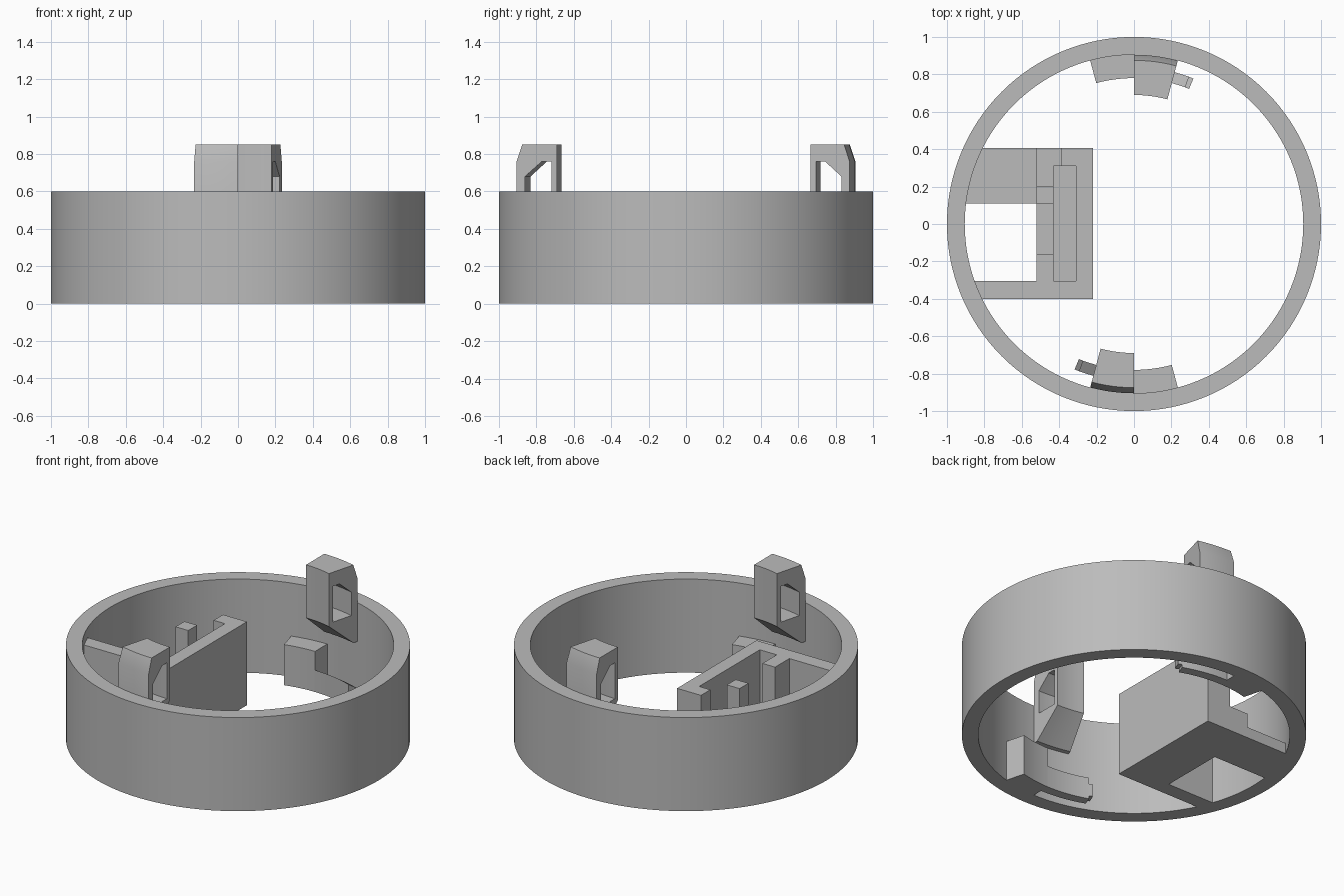
import bpy, bmesh, math

cube = bpy.data.objects.get("Cube")
if cube:
    bpy.data.objects.remove(cube, do_unlink=True)

grey = bpy.data.materials.new("plain grey")
grey.use_nodes = True
colour = (0.5, 0.5, 0.5, 1)
grey.diffuse_color = colour
grey.node_tree.nodes["Principled BSDF"].inputs["Base Color"].default_value = colour


def finish(name, bm):
    bmesh.ops.recalc_face_normals(bm, faces=bm.faces)
    mesh = bpy.data.meshes.new(name)
    bm.to_mesh(mesh)
    bm.free()
    mesh.materials.append(grey)
    obj = bpy.data.objects.new(name, mesh)
    bpy.context.collection.objects.link(obj)
    return obj


def sweep(name, profile, start, end, steps, turn=0):
    """Sweep an (r, z) profile around z; angles in degrees from +y towards +x."""
    bm = bmesh.new()
    closed = end - start >= 360
    rings = []
    for i in range(steps if closed else steps + 1):
        a = math.radians(start + (end - start) * i / steps + turn)
        rings.append([bm.verts.new((r * math.sin(a), r * math.cos(a), z))
                      for r, z in profile])
    pairs = list(zip(rings, rings[1:]))
    if closed:
        pairs.append((rings[-1], rings[0]))
    else:
        bm.faces.new(rings[0])
        bm.faces.new(rings[-1])
    n = len(profile)
    for p, q in pairs:
        for j in range(n):
            k = (j + 1) % n
            bm.faces.new((p[j], p[k], q[k], q[j]))
    return finish(name, bm)


def prism(name, outline, y0, y1):
    """Extrude an (x, z) outline along y."""
    bm = bmesh.new()
    face = bm.faces.new([bm.verts.new((x, y0, z)) for x, z in outline])
    new = bmesh.ops.extrude_face_region(bm, geom=[face])["geom"]
    bmesh.ops.translate(bm, vec=(0, y1 - y0, 0),
                        verts=[v for v in new if isinstance(v, bmesh.types.BMVert)])
    return finish(name, bm)


def box(name, x0, x1, y0, y1, z0, z1):
    return prism(name, [(x0, z0), (x1, z0), (x1, z1), (x0, z1)], y0, y1)


def activate(obj):
    bpy.ops.object.select_all(action="DESELECT")
    obj.select_set(True)
    bpy.context.view_layer.objects.active = obj


def smooth(obj):
    activate(obj)
    bpy.ops.object.shade_smooth_by_angle(angle=math.radians(20))


# Outer ring
INNER = 0.905
smooth(sweep("outer_ring", [(INNER, 0), (1, 0), (1, 0.6), (INNER, 0.6)], 0, 360, 128))

clip_profile = [(0.69, 0.51), (0.875, 0.35), (INNER, 0.35), (INNER, 0.76),
                (0.875, 0.85), (0.69, 0.85)]
tunnel_profile = [(0.72, 0.53), (0.86, 0.53), (0.86, 0.68), (0.77, 0.76), (0.72, 0.76)]
block_profile = [(0.78, 0), (0.92, 0), (0.92, 0.26), (0.78, 0.26)]
arm_profile = [(0.78, 0), (0.84, 0), (0.84, 0.1), (0.78, 0.14)]
tip_profile = [(0.78, 0.02), (0.84, 0.02), (0.84, 0.06), (0.78, 0.1)]

for side, turn in (("back", 0), ("front", 180)):
    # Tall clip with a slot running through it
    clip = sweep(side + "_clip", clip_profile, 0, 15, 6, turn)
    tunnel = sweep("slot_cutter", tunnel_profile, -2, 17, 6, turn)
    cut = clip.modifiers.new("slot", "BOOLEAN")
    cut.object = tunnel
    cut.operation = "DIFFERENCE"
    cut.solver = "EXACT"
    activate(clip)
    bpy.ops.object.modifier_apply(modifier="slot")
    bpy.data.objects.remove(tunnel, do_unlink=True)
    smooth(clip)

    # Low block with a springy arm standing clear of the ring
    smooth(sweep(side + "_block", block_profile, -15, 0, 6, turn))
    smooth(sweep(side + "_arm", arm_profile, -0.5, 20.5, 8, turn))
    smooth(sweep(side + "_arm_tip", tip_profile, 20, 22.2, 1, turn))

# Holder: floor, raised step with a sunken pocket, and upright walls
TOP = 0.535
box("holder_floor", -0.9, -0.5, 0.11, 0.405, 0, 0.07)
box("holder_side_wall", -0.9, -0.22, -0.4, -0.305, 0, TOP)
box("holder_base", -0.52, -0.22, -0.4, 0.405, 0, 0.07)
box("holder_step", -0.52, -0.43, -0.31, 0.405, 0, 0.16)
box("holder_step_end", -0.44, -0.3, 0.31, 0.405, 0, 0.16)
box("holder_plate", -0.31, -0.22, -0.4, 0.405, 0, TOP)
box("holder_return", -0.39, -0.3, 0.31, 0.405, 0, TOP)
box("middle_post", -0.52, -0.43, 0.11, 0.2, 0, TOP)
box("corner_post", -0.52, -0.43, -0.31, -0.16, 0, TOP)
